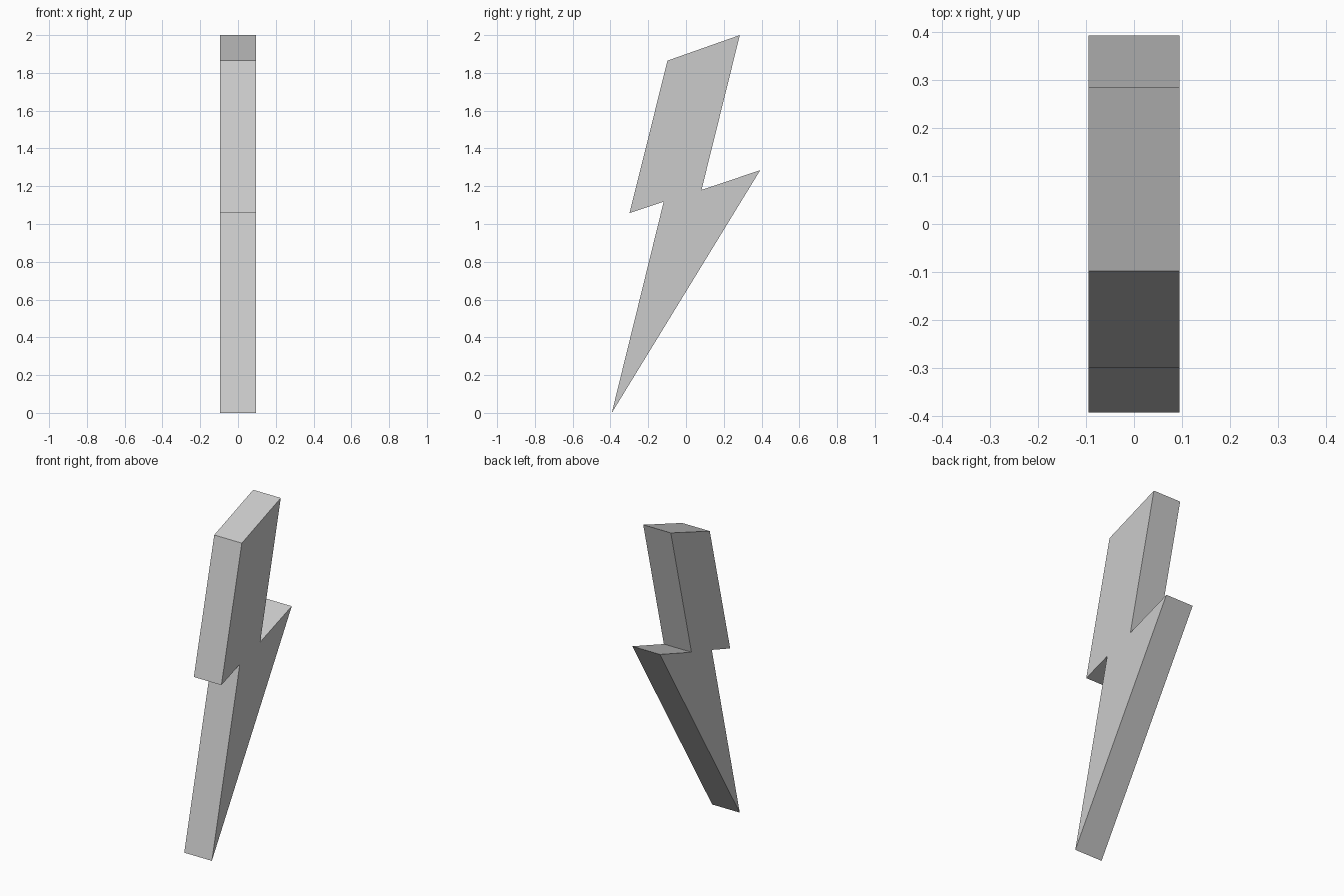
import bpy
import bmesh

if "Cube" in bpy.data.objects:
    bpy.data.objects.remove(bpy.data.objects["Cube"])

# Bolt outline in the side plane (y, z)
OUTLINE = [(-0.393, 0.0), (0.393, 1.285), (0.082, 1.18), (0.285, 2.0),
           (-0.098, 1.865), (-0.299, 1.058), (-0.118, 1.118)]
HALF_WIDTH = 0.095

# Flat profile extruded across x
bm = bmesh.new()
profile = bm.faces.new([bm.verts.new((-HALF_WIDTH, y, z)) for y, z in OUTLINE])
extruded = bmesh.ops.extrude_face_region(bm, geom=[profile], use_keep_orig=True)
moved = [v for v in extruded["geom"] if isinstance(v, bmesh.types.BMVert)]
bmesh.ops.translate(bm, verts=moved, vec=(2 * HALF_WIDTH, 0, 0))
bmesh.ops.recalc_face_normals(bm, faces=bm.faces)

# Lightning bolt
mesh = bpy.data.meshes.new("lightning_bolt")
bm.to_mesh(mesh)
bm.free()
bolt = bpy.data.objects.new("lightning_bolt", mesh)
bpy.context.collection.objects.link(bolt)
